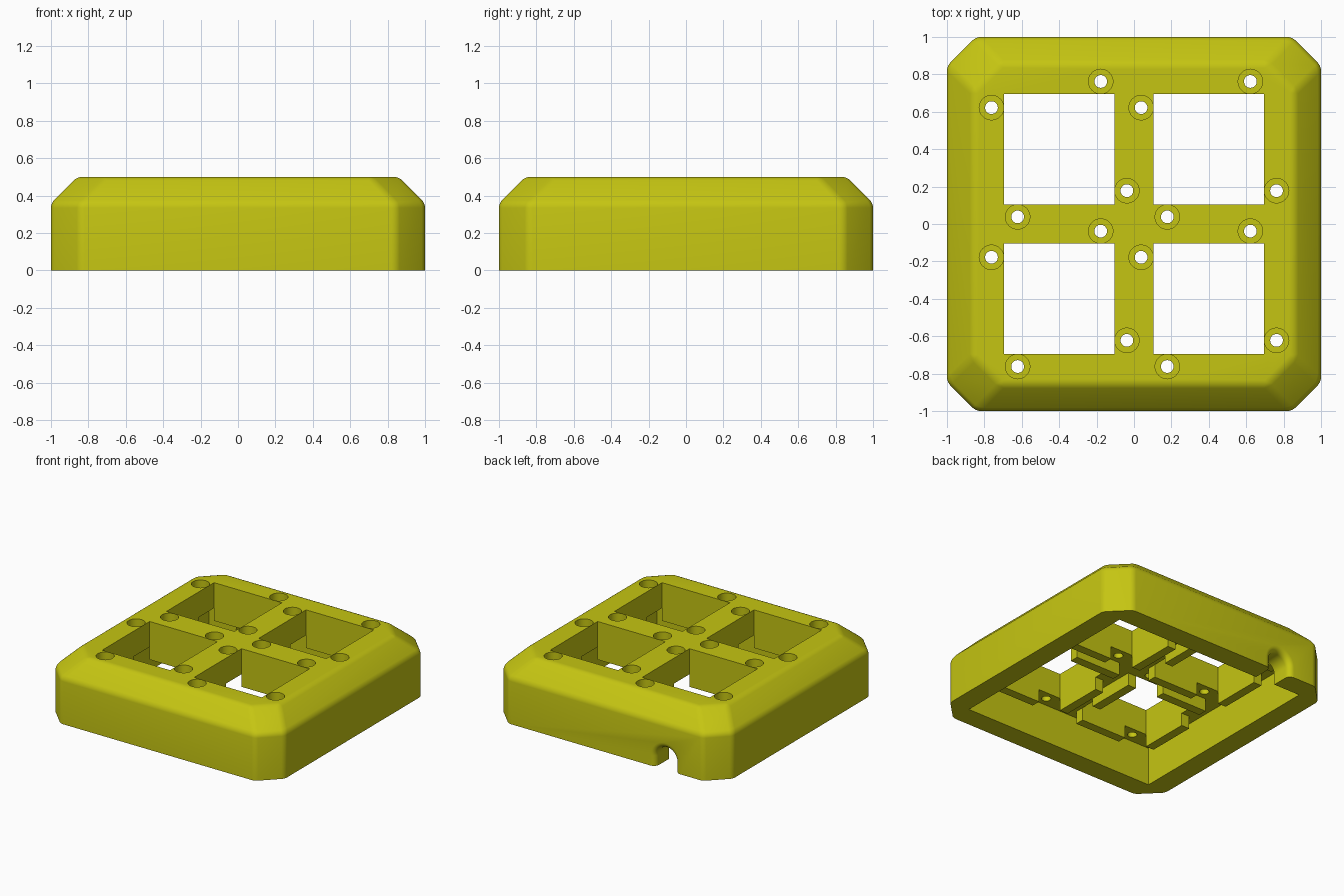
import bpy, bmesh, math
from mathutils import Matrix, Vector

cube = bpy.data.objects.get("Cube")
if cube:
    bpy.data.objects.remove(cube, do_unlink=True)

mat = bpy.data.materials.new("olive_yellow_plastic")
mat.use_nodes = True
COLOR = (0.56, 0.56, 0.006, 1)
mat.diffuse_color = COLOR
mat.node_tree.nodes["Principled BSDF"].inputs["Base Color"].default_value = COLOR

PITCH, WIN, CEILING, TOP = 0.4, 0.295, 0.3, 0.5
CENTRES = [(x, y) for x in (-PITCH, PITCH) for y in (-PITCH, PITCH)]


def finish(bm, name):
    bmesh.ops.recalc_face_normals(bm, faces=bm.faces)
    mesh = bpy.data.meshes.new(name)
    bm.to_mesh(mesh)
    bm.free()
    mesh.materials.append(mat)
    obj = bpy.data.objects.new(name, mesh)
    bpy.context.collection.objects.link(obj)
    return obj


def loft(bm, rings):
    """Skin a list of equal-length point rings and cap both ends."""
    loops = [[bm.verts.new(p) for p in ring] for ring in rings]
    n = len(loops[0])
    for a, b in zip(loops, loops[1:]):
        for i in range(n):
            j = (i + 1) % n
            bm.faces.new((a[i], a[j], b[j], b[i]))
    bm.faces.new(loops[0])
    bm.faces.new(loops[-1])


def box(bm, lo, hi, turn=Matrix()):
    size = Vector(hi) - Vector(lo)
    mid = (Vector(hi) + Vector(lo)) / 2
    bmesh.ops.create_cube(bm, size=1, matrix=turn @ Matrix.Translation(mid)
                          @ Matrix.Diagonal((*size, 1)))


def cylinder(bm, x, y, z0, z1, r):
    bmesh.ops.create_cone(bm, cap_ends=True, segments=32, radius1=r, radius2=r,
                          depth=z1 - z0,
                          matrix=Matrix.Translation((x, y, (z0 + z1) / 2)))


def octagon(half, cut, z):
    a, b = half, half - cut
    return [(a, -b, z), (a, b, z), (b, a, z), (-b, a, z),
            (-a, b, z), (-a, -b, z), (-b, -a, z), (b, -a, z)]


def arch(r, y, x=-0.52, z=0.08):
    pts = [(x + r * math.cos(t), y, z + r * math.sin(t))
           for t in (math.pi * i / 24 for i in range(25))]
    return pts + [(x - r, y, -0.05), (x + r, y, -0.05)]


def cut(obj, bm):
    cutter = finish(bm, "cutter")
    cutter.hide_render = True
    mod = obj.modifiers.new("cut", 'BOOLEAN')
    mod.operation, mod.solver, mod.object = 'DIFFERENCE', 'EXACT', cutter
    bpy.context.view_layer.objects.active = obj
    bpy.ops.object.modifier_apply(modifier=mod.name)
    bpy.data.objects.remove(cutter, do_unlink=True)


# Housing shell: chamfered octagonal block with softened edges
bm = bmesh.new()
loft(bm, [octagon(1, 0.155, 0), octagon(1, 0.155, 0.36), octagon(0.86, 0.15, TOP)])
soft = [e for e in bm.edges if any(v.co.z > 0.01 for v in e.verts)]
bmesh.ops.bevel(bm, geom=soft, offset=0.025, segments=4, profile=0.5, affect='EDGES')
housing = finish(bm, "housing")

# Hollow underside
bm = bmesh.new()
box(bm, (-0.835, -0.835, -0.1), (0.835, 0.835, CEILING))
cut(housing, bm)

# Square windows and screw holes
bm = bmesh.new()
bores = bmesh.new()
for cx, cy in CENTRES:
    box(bm, (cx - WIN, cy - WIN, 0.2), (cx + WIN, cy + WIN, 0.6))
    for k in range(4):
        p = Matrix.Rotation(k * math.pi / 2, 2) @ Vector((0.222, 0.362))
        cylinder(bm, cx + p.x, cy + p.y, 0.2, 0.6, 0.034)
        cylinder(bores, cx + p.x, cy + p.y, 0.4, 0.6, 0.0655)
cut(housing, bm)
cut(housing, bores)

# Cable notch with a flared lip in the back wall
bm = bmesh.new()
R, LIP = 0.085, 0.045
flare = [arch(R + LIP, 1.05)]
for i in range(7):
    t = math.pi / 2 * i / 6
    flare.append(arch(R + LIP * (1 - math.sin(t)), 1 - LIP * (1 - math.cos(t))))
loft(bm, flare + [arch(R, 0.78)])
cut(housing, bm)

# Ribs hanging below each window edge, leaving the screws clear
bm = bmesh.new()
for cx, cy in CENTRES:
    for k in range(4):
        turn = Matrix.Translation((cx, cy, 0)) @ Matrix.Rotation(k * math.pi / 2, 4, 'Z')
        box(bm, (-0.1, -WIN - 0.07, 0.2), (WIN, -WIN, CEILING), turn)
ribs = finish(bm, "window_ribs")

bpy.ops.object.select_all(action='DESELECT')
housing.select_set(True)
bpy.context.view_layer.objects.active = housing
bpy.ops.object.shade_smooth_by_angle(angle=math.radians(30))
